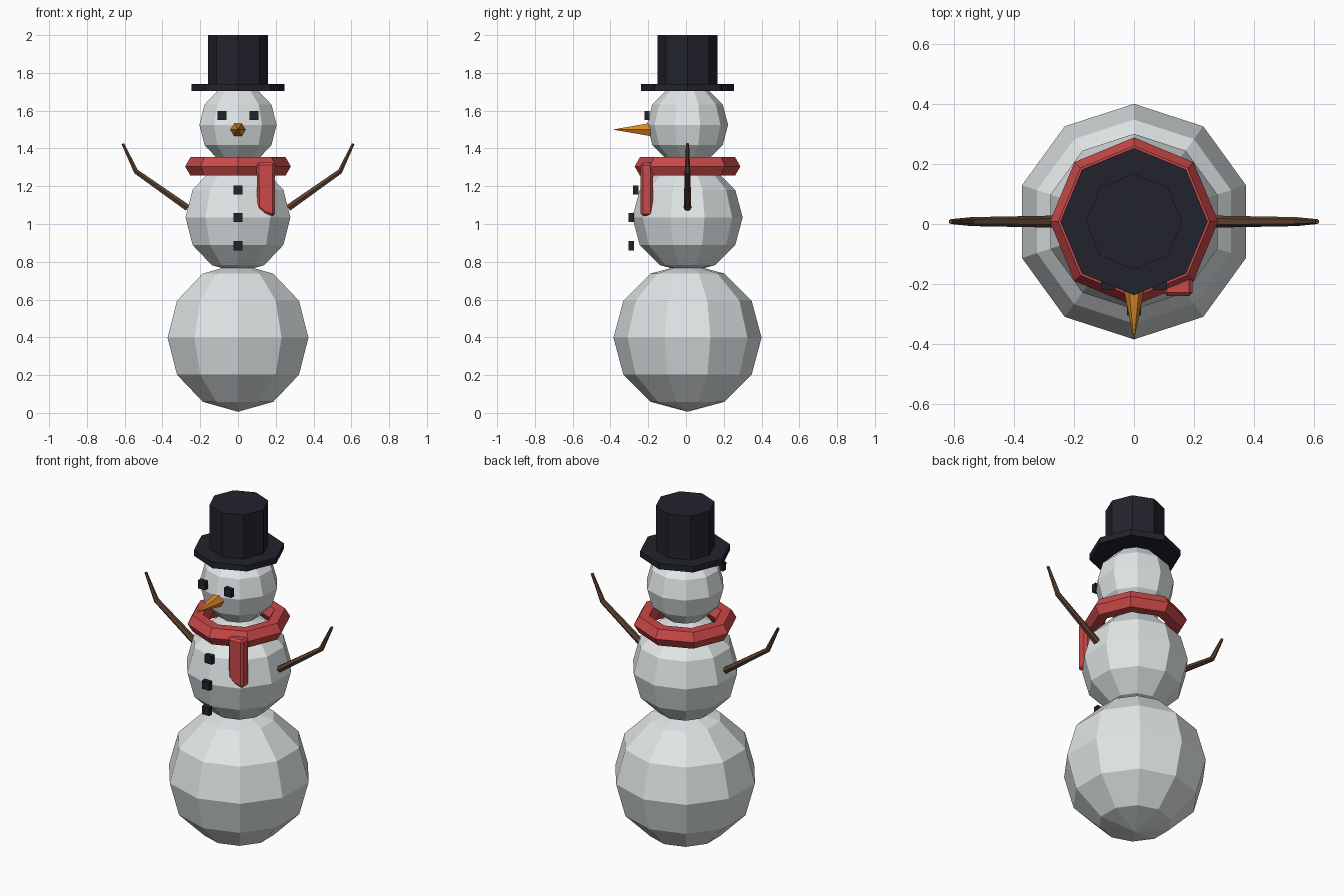
import bpy, bmesh, math
from mathutils import Vector, Matrix

cube = bpy.data.objects.get("Cube")
if cube:
    bpy.data.objects.remove(cube, do_unlink=True)

MID_Y = 0.008


def material(name, rgb):
    mat = bpy.data.materials.new(name)
    mat.use_nodes = True
    mat.diffuse_color = (*rgb, 1)
    bsdf = mat.node_tree.nodes["Principled BSDF"]
    bsdf.inputs["Base Color"].default_value = (*rgb, 1)
    bsdf.inputs["Roughness"].default_value = 0.8
    return mat


snow = material("snow white", (0.78, 0.82, 0.83))
black = material("coal black", (0.016, 0.016, 0.026))
red = material("scarf red", (0.6, 0.065, 0.065))
orange = material("carrot orange", (0.72, 0.24, 0.02))
brown = material("twig brown", (0.11, 0.055, 0.03))


def finish(name, bm, mat, location=(0, 0, 0)):
    bmesh.ops.remove_doubles(bm, verts=bm.verts, dist=1e-5)
    bmesh.ops.recalc_face_normals(bm, faces=bm.faces)
    mesh = bpy.data.meshes.new(name)
    bm.to_mesh(mesh)
    bm.free()
    mesh.materials.append(mat)
    obj = bpy.data.objects.new(name, mesh)
    obj.location = location
    bpy.context.collection.objects.link(obj)
    return obj


def skin(bm, rings, closed=False):
    """Join rings of points with flat quads."""
    rows = [[bm.verts.new(p) for p in ring] for ring in rings]
    n = len(rows[0])
    pairs = list(zip(rows, rows[1:]))
    if closed:
        pairs.append((rows[-1], rows[0]))
    for a, b in pairs:
        for i in range(n):
            j = (i + 1) % n
            bm.faces.new((a[i], a[j], b[j], b[i]))
    return rows


def lathe(name, profile, sides, mat, z=0, y=MID_Y, closed=False, turn=None):
    """Spin (radius, height) points round the z axis, one corner facing +y."""
    angles = [math.pi / 2 + math.tau * i / sides for i in range(sides)]
    bm = bmesh.new()
    rows = skin(bm, [[(r * math.cos(a), r * math.sin(a), h) for a in angles]
                     for r, h in profile], closed)
    if not closed:
        for end, row in ((0, rows[0]), (-1, rows[-1])):
            if profile[end][0] > 0:
                bm.faces.new(row)
    if turn:
        bmesh.ops.transform(bm, matrix=turn, verts=bm.verts)
    return finish(name, bm, mat, (0, y, z))


# Snowballs: ten sides, six bands
for name, radius, z in (("bottom_snowball", 0.392, 0.398),
                        ("middle_snowball", 0.292, 1.035),
                        ("head", 0.215, 1.525)):
    arc = [math.pi * i / 6 for i in range(7)]
    lathe(name, [(0 if i in (0, 6) else radius * math.sin(a), -radius * math.cos(a))
                 for i, a in enumerate(arc)], 10, snow, z)

# Top hat
lathe("hat_brim", [(0.245, 1.705), (0.245, 1.74)], 8, black)
lathe("hat_crown", [(0.16, 1.735), (0.16, 2.0)], 8, black)

# Scarf ring with a six-sided section
section = [math.tau * i / 6 for i in range(6)]
lathe("scarf_ring", [(0.224 + 0.056 * math.cos(a), 0.056 * math.sin(a)) for a in section],
      8, red, z=1.305, closed=True)

# Hanging scarf end, with a slanted tip
bm = bmesh.new()
outline = [(0.098, 1.325), (0.103, 1.085), (0.14, 1.055), (0.195, 1.04), (0.195, 1.325)]
rows = skin(bm, [[(x, y, z) for x, z in outline] for y in (-0.24, -0.175)])
for row in rows:
    bm.faces.new(row)
tail = finish("scarf_end", bm, red)
bevel = tail.modifiers.new("chamfer", 'BEVEL')
bevel.width = 0.012
bevel.segments = 1

# Carrot nose pointing forward
lathe("nose", [(0.04, 0), (0, 0.2)], 6, orange, z=1.5, y=-0.188,
      turn=Matrix.Rotation(math.pi / 2, 4, 'X') @ Matrix.Rotation(math.pi / 2, 4, 'Z'))


# Coal eyes and buttons
def coal(name, x, y, z):
    bm = bmesh.new()
    bmesh.ops.create_cube(bm, size=1)
    bmesh.ops.scale(bm, vec=(0.048, 0.028, 0.048), verts=bm.verts)
    finish(name, bm, black, (x, y, z))


for side, label in ((1, "left"), (-1, "right")):
    coal(label + "_eye", side * 0.085, -0.206, 1.575)
for label, y, z in (("top", -0.266, 1.18), ("middle", -0.29, 1.035), ("lower", -0.29, 0.885)):
    coal(label + "_button", 0, y, z)

# Bent twig arms, tapering outward
for side, label in ((1, "left"), (-1, "right")):
    path = [Vector((side * x, 0, z)) for x, z in ((0.266, 1.085), (0.54, 1.278), (0.61, 1.425))]
    bm = bmesh.new()
    rings = []
    for i, (point, r) in enumerate(zip(path, (0.02, 0.015, 0.008))):
        along = (path[min(i + 1, 2)] - path[max(i - 1, 0)]).normalized()
        across = Vector((0, 1, 0))
        up = along.cross(across)
        rings.append([point + r * (math.cos(a) * across + math.sin(a) * up) for a in section])
    rows = skin(bm, rings)
    bm.faces.new(rows[0])
    bm.faces.new(rows[-1])
    finish(label + "_arm", bm, brown, (0, MID_Y, 0))
